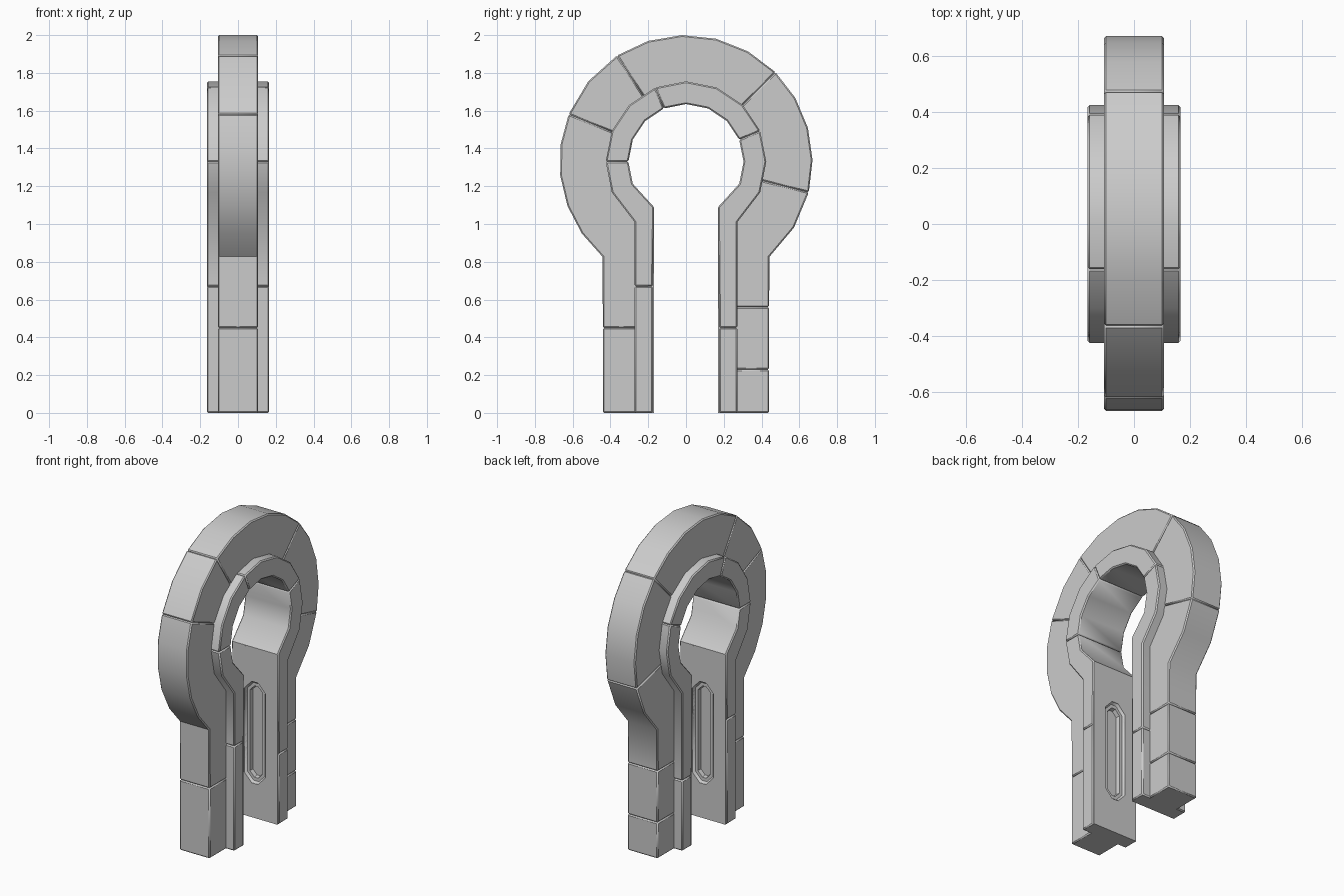
import bpy, bmesh, math

if "Cube" in bpy.data.objects:
    bpy.data.objects.remove(bpy.data.objects["Cube"], do_unlink=True)

CENTRE = 1.33
BEVEL = 0.007

stone = bpy.data.materials.new("grey stone")
stone.use_nodes = True
GREY = (0.6, 0.6, 0.6, 1)
stone.diffuse_color = GREY
stone.node_tree.nodes["Principled BSDF"].inputs["Base Color"].default_value = GREY


def make_object(name, bm):
    bmesh.ops.recalc_face_normals(bm, faces=bm.faces)
    mesh = bpy.data.meshes.new(name)
    bm.to_mesh(mesh)
    bm.free()
    mesh.materials.append(stone)
    obj = bpy.data.objects.new(name, mesh)
    bpy.context.collection.objects.link(obj)
    return obj


def apply_modifier(obj, mod):
    bpy.context.view_layer.objects.active = obj
    bpy.ops.object.modifier_apply(modifier=mod.name)


def slab(name, pairs, half_width, bevel=BEVEL):
    """Closed y-z profile from (inner, outer) point pairs, extruded across x."""
    outline = [p[0] for p in pairs] + [p[1] for p in reversed(pairs)]
    bm = bmesh.new()
    face = bm.faces.new([bm.verts.new((-half_width, y, z)) for y, z in outline])
    moved = bmesh.ops.extrude_face_region(bm, geom=[face])["geom"]
    for v in moved:
        if isinstance(v, bmesh.types.BMVert):
            v.co.x = half_width
    obj = make_object(name, bm)
    if bevel:
        mod = obj.modifiers.new("Bevel", "BEVEL")
        mod.width = bevel
        mod.segments = 1
        mod.limit_method = "ANGLE"
        mod.angle_limit = math.radians(50)
        apply_modifier(obj, mod)
    return obj


def arc(start, end, r_in, r_out, step):
    count = max(1, round(abs(end - start) / step))
    pairs = []
    for i in range(count + 1):
        a = math.radians(start + (end - start) * i / count)
        c, s = math.cos(a), math.sin(a)
        pairs.append(((r_in * c, CENTRE + r_in * s), (r_out * c, CENTRE + r_out * s)))
    return pairs


def leg(side, z, y_in, y_out):
    return [((side * y_in, z), (side * y_out, z))]


def outer_arc(a, b):
    return arc(a, b, 0.40, 0.67, 15)


def outer_leg(side, z):
    return leg(side, z, 0.25, 0.44)


def inner_arc(a, b):
    return arc(a, b, 0.305, 0.425, 22.5)


def inner_leg(side, z):
    return leg(side, z, 0.176, 0.272)


def neck(side):
    return [((side * 0.17, 1.09), (side * 0.272, 1.01))]


# Outer arch and leg blocks
outer_blocks = {
    "outer_front_foot": outer_leg(-1, 0) + outer_leg(-1, 0.45),
    "outer_front_shoulder": outer_leg(-1, 0.45) + outer_arc(228.7, 158),
    "outer_front_arch_block": outer_arc(158, 123),
    "outer_crown": outer_arc(123, 45),
    "outer_back_arch_block": outer_arc(45, -14),
    "outer_back_shoulder": outer_arc(-14, -48.7) + outer_leg(1, 0.56),
    "outer_back_leg_block": outer_leg(1, 0.56) + outer_leg(1, 0.23),
    "outer_back_foot": outer_leg(1, 0.23) + outer_leg(1, 0),
}
parts = [slab(n, p, 0.107) for n, p in outer_blocks.items()]

# Inner, wider arch and leg blocks
inner_blocks = {
    "inner_front_foot": inner_leg(-1, 0) + inner_leg(-1, 0.67),
    "inner_front_shoulder": inner_leg(-1, 0.67) + neck(-1) + inner_arc(202.5, 180),
    "inner_front_arch_block": inner_arc(180, 112.5),
    "inner_crown": inner_arc(112.5, 22.5),
    "inner_back_shoulder": inner_arc(22.5, -22.5) + neck(1) + inner_leg(1, 0.45),
    "inner_back_foot": inner_leg(1, 0.45) + inner_leg(1, 0),
}
inner = [slab(n, p, 0.165) for n, p in inner_blocks.items()]

# Plain facing on the inside of each leg
for side, label in ((-1, "front"), (1, "back")):
    pairs = leg(side, 0, 0.17, 0.2) + leg(side, 1.085, 0.17, 0.2)
    inner.append(slab(label + "_leg_facing", pairs, 0.159, 0))


def recess_cutter(side, half_w, half_h, depth, slope):
    """Long hexagon with sloping walls, sunk into the inner leg face."""
    bm = bmesh.new()
    rings = []
    for y, shrink in ((0.15, 0), (0.172, 0), (0.17 + depth, slope)):
        w, h = half_w - shrink, half_h - shrink
        tip, shoulder = w * 0.3, h - w * 0.75
        shape = [(tip, h), (w, shoulder), (w, -shoulder), (tip, -h),
                 (-tip, -h), (-w, -shoulder), (-w, shoulder), (-tip, h)]
        rings.append([bm.verts.new((x, side * y, 0.545 + z)) for x, z in shape])
    for a, b in zip(rings, rings[1:]):
        for i in range(len(a)):
            j = (i + 1) % len(a)
            bm.faces.new((a[i], a[j], b[j], b[i]))
    bm.faces.new(rings[0])
    bm.faces.new(rings[-1])
    return make_object("recess_cutter", bm)


# Stepped hexagonal recess in both legs
for side, label in ((-1, "front"), (1, "back")):
    for size in ((0.075, 0.325, 0.015, 0.012), (0.048, 0.295, 0.04, 0.008)):
        cutter = recess_cutter(side, *size)
        for obj in inner:
            if label in obj.name and "arch" not in obj.name:
                mod = obj.modifiers.new("Recess", "BOOLEAN")
                mod.operation = "DIFFERENCE"
                mod.solver = "EXACT"
                mod.object = cutter
                apply_modifier(obj, mod)
        bpy.data.objects.remove(cutter, do_unlink=True)

# Smooth the curves, keep the chamfers crisp
for obj in bpy.context.selected_objects:
    obj.select_set(False)
for obj in parts + inner:
    obj.select_set(True)
bpy.context.view_layer.objects.active = parts[0]
bpy.ops.object.shade_smooth_by_angle(angle=math.radians(40))
